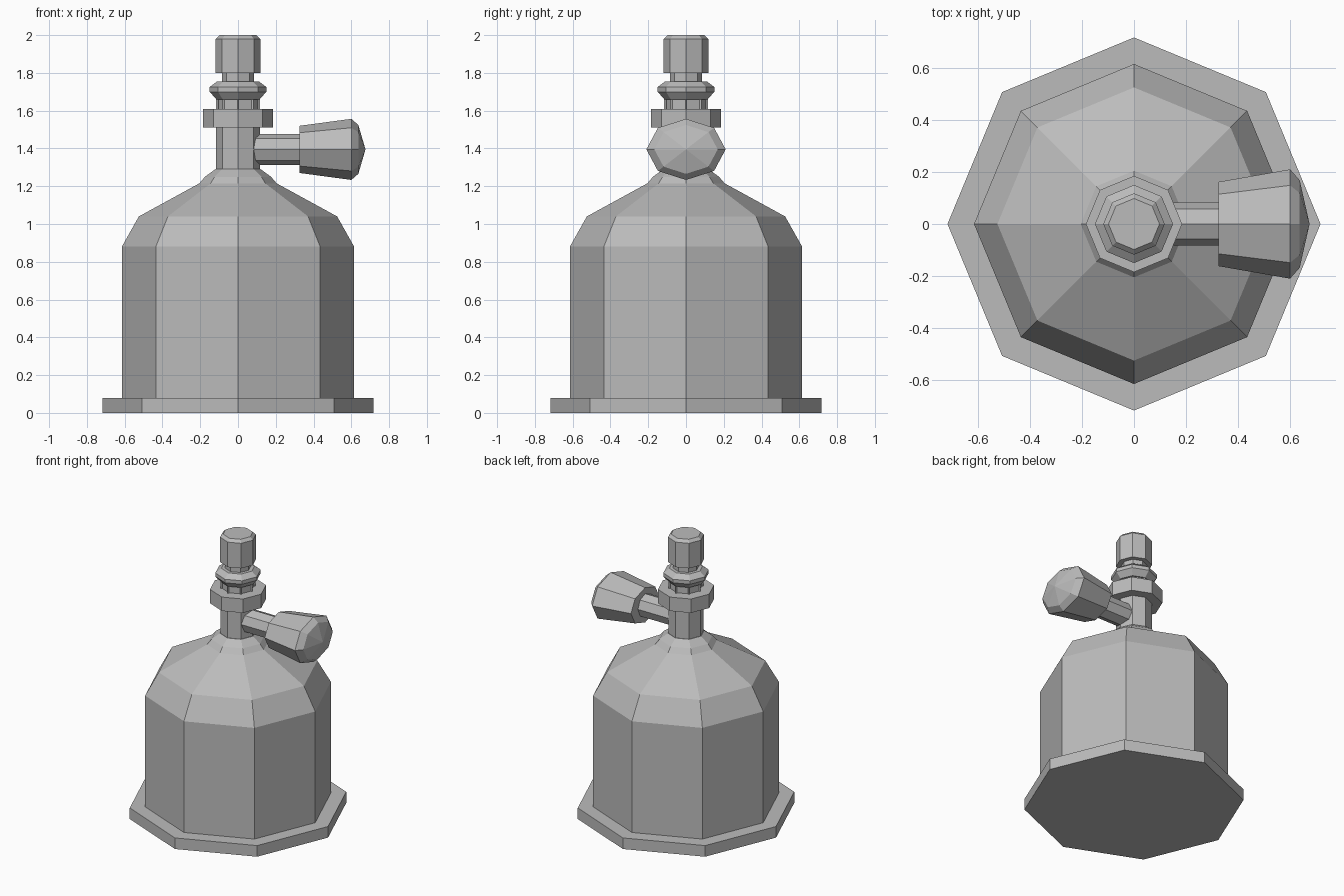
import bpy, bmesh, math
from mathutils import Matrix

cube = bpy.data.objects.get("Cube")
if cube:
    bpy.data.objects.remove(cube, do_unlink=True)

SIDES = 8
grey = bpy.data.materials.new("plain grey")
grey.use_nodes = True
colour = (0.5, 0.5, 0.5, 1)
grey.diffuse_color = colour
grey.node_tree.nodes["Principled BSDF"].inputs["Base Color"].default_value = colour


def turned(name, profile, matrix=Matrix(), windows=False):
    """Eight-sided solid from (radius, height) pairs; radius 0 closes to a tip."""
    bm = bmesh.new()
    rings = []
    for r, z in profile:
        angles = [math.tau * i / SIDES for i in range(SIDES if r else 1)]
        rings.append([bm.verts.new((r * math.cos(a), r * math.sin(a), z)) for a in angles])
    walls = []
    for low, high in zip(rings, rings[1:]):
        for i in range(SIDES):
            j = (i + 1) % SIDES
            if len(high) == 1:
                walls.append(bm.faces.new((low[i], low[j], high[0])))
            else:
                walls.append(bm.faces.new((low[i], low[j], high[j], high[i])))
    bm.faces.new(rings[0][::-1])
    if len(rings[-1]) > 1:
        bm.faces.new(rings[-1])
    # Sunken window in each wall
    if windows:
        bmesh.ops.inset_individual(bm, faces=walls, thickness=0.014)
        bmesh.ops.inset_individual(bm, faces=walls, thickness=0.001, depth=-0.012)
    bm.transform(matrix)
    bmesh.ops.recalc_face_normals(bm, faces=bm.faces)
    mesh = bpy.data.meshes.new(name)
    bm.to_mesh(mesh)
    bm.free()
    mesh.materials.append(grey)
    obj = bpy.data.objects.new(name, mesh)
    bpy.context.collection.objects.link(obj)
    return obj


# Main vessel
turned("base_plate", [(0.717, 0), (0.717, 0.08)])
turned("body", [(0.615, 0.07), (0.615, 0.88), (0.525, 1.04), (0.205, 1.215),
                (0.175, 1.25), (0.12, 1.29)])

# Valve stack
turned("stem", [(0.117, 1.27), (0.117, 1.53)])
turned("collar", [(0.185, 1.51), (0.185, 1.61)])
turned("window_ring", [(0.117, 1.605), (0.117, 1.668)], windows=True)
turned("flange", [(0.115, 1.66), (0.15, 1.7), (0.15, 1.725), (0.11, 1.755)])
turned("neck", [(0.085, 1.74), (0.085, 1.81)])
turned("cap", [(0.118, 1.8), (0.118, 1.98), (0.098, 2.0)])

# Side handle, turned along +x
sideways = Matrix.Translation((0, 0, 1.395)) @ Matrix.Rotation(math.pi / 2, 4, 'Y')
turned("handle_rod", [(0.082, 0.08), (0.082, 0.34)], sideways)
flattened = sideways @ Matrix.Diagonal((0.77, 1, 1, 1))
turned("handle_knob", [(0.162, 0.325), (0.21, 0.6), (0.168, 0.637), (0, 0.675)], flattened)
